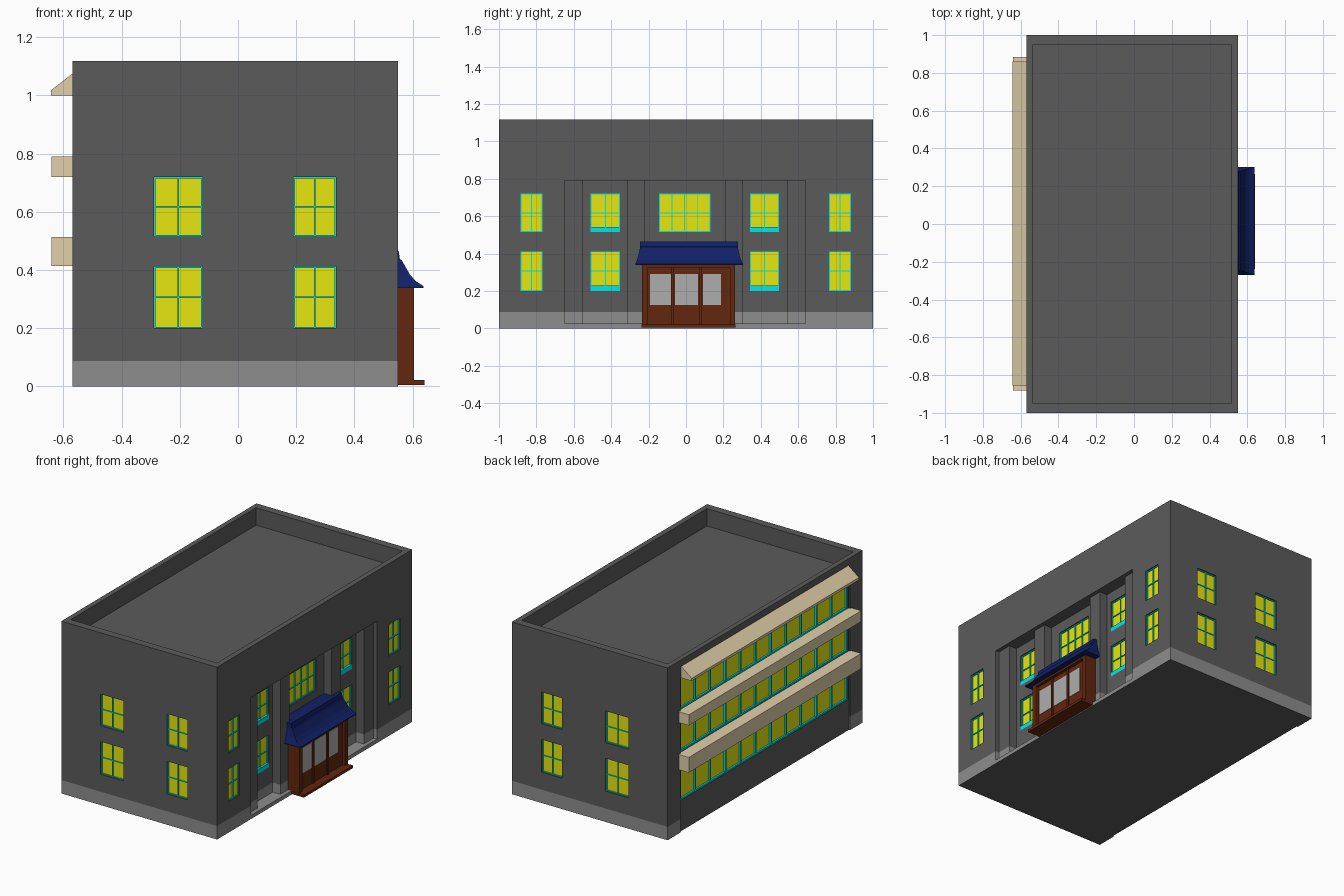
import bpy, bmesh
from mathutils import Vector

if "Cube" in bpy.data.objects:
    bpy.data.objects.remove(bpy.data.objects["Cube"])


def material(name, r, g, b):
    m = bpy.data.materials.new(name)
    m.diffuse_color = (r, g, b, 1)
    m.use_nodes = True
    m.node_tree.nodes["Principled BSDF"].inputs["Base Color"].default_value = m.diffuse_color
    return m


WALL = material("wall_grey", 0.105, 0.105, 0.105)
PLINTH = material("plinth_grey", 0.27, 0.27, 0.27)
GLASS = material("yellow_glass", 0.8, 0.8, 0.005)
FRAME = material("cyan_frame", 0.0, 0.8, 0.8)
BROWN = material("brown_wood", 0.122, 0.02, 0.0045)
NAVY = material("navy_roof", 0.0055, 0.015, 0.133)
BEIGE = material("beige_awning", 0.76, 0.63, 0.40)
PANE = material("door_pane", 0.42, 0.42, 0.42)


def add_box(bm, x0, x1, y0, y1, z0, z1):
    vs = bmesh.ops.create_cube(bm, size=1)["verts"]
    for v in vs:
        v.co = Vector((x1 if v.co.x > 0 else x0, y1 if v.co.y > 0 else y0, z1 if v.co.z > 0 else z0))


def finish(name, bm, mat):
    bmesh.ops.recalc_face_normals(bm, faces=bm.faces)
    me = bpy.data.meshes.new(name)
    bm.to_mesh(me)
    bm.free()
    ob = bpy.data.objects.new(name, me)
    bpy.context.collection.objects.link(ob)
    if mat:
        me.materials.append(mat)
    return ob


def boxes(name, items, mat):
    bm = bmesh.new()
    for b in items:
        add_box(bm, *b)
    return finish(name, bm, mat)


def loft(name, rings, mat):
    # closed skin through rings with equal point counts
    bm = bmesh.new()
    rows = [[bm.verts.new(p) for p in r] for r in rings]
    n = len(rows[0])
    for a, b in zip(rows, rows[1:]):
        for i in range(n):
            j = (i + 1) % n
            bm.faces.new((a[i], a[j], b[j], b[i]))
    bm.faces.new(rows[0])
    bm.faces.new(rows[-1])
    return finish(name, bm, mat)


cuts, glass, frames = [], [], []


def facing(axis, sign, plane, u0, u1, d0, d1, z0, z1):
    # box on a wall; d is depth behind the wall plane
    n0, n1 = sorted((plane - sign * d0, plane - sign * d1))
    return (n0, n1, u0, u1, z0, z1) if axis == "x" else (u0, u1, n0, n1, z0, z1)


def window(axis, sign, plane, u0, u1, z0, z1, cols=2, rows=2, sill=0, depth=0.018, w=0.005, proud=0.007):
    wall = (axis, sign, plane)
    cuts.append(facing(*wall, u0, u1, -0.01, depth, z0, z1))
    glass.append(facing(*wall, u0, u1, depth - 0.004, depth + 0.004, z0, z1))
    f0, f1 = depth - 0.004 - proud, depth + 0.002
    for i in range(cols + 1):
        c = u0 + w / 2 + (u1 - u0 - w) * i / cols
        frames.append(facing(*wall, c - w / 2, c + w / 2, f0, f1, z0, z1))
    for i in range(rows + 1):
        c = z0 + w / 2 + (z1 - z0 - w) * i / rows
        frames.append(facing(*wall, u0, u1, f0 + 0.001, f1, c - w / 2, c + w / 2))
    if sill:
        frames.append(facing(*wall, u0, u1, 0, f1, z0, z0 + sill))


# windows on all four walls
LOW, HIGH, TOP = (0.2, 0.412), (0.515, 0.72), (0.79, 1.0)
for z in (LOW, HIGH):
    for sign in (-1, 1):
        window("y", sign, sign, -0.288, -0.122, *z)
        window("y", sign, sign, 0.19, 0.336, *z)
    for u in ((-0.885, -0.768), (0.765, 0.882)):
        window("x", 1, 0.55, *u, *z)
    for u in ((-0.51, -0.352), (0.342, 0.498)):
        window("x", 1, 0.47, *u, *z, sill=0.028)
window("x", 1, 0.47, -0.145, 0.13, *HIGH, cols=4)
for z in (LOW, HIGH, TOP):
    window("x", -1, -0.56, -0.86, 0.86, *z, cols=11, rows=1, w=0.01, proud=0.012)

# building body: roof well, shallow bays, deep gaps between pilasters, window openings
body = boxes("building_body", [(-0.568, 0.55, -1, 1, 0, 1.118)], WALL)
stages = [
    [(-0.535, 0.515, -0.95, 0.95, 1.005, 1.2),
     (0.525, 0.6, -0.65, 0.64, 0.025, 0.79),
     (-0.6, -0.56, -0.87, 0.87, -0.1, 1.0)],
    [(0.47, 0.6, a, b, 0.025, 0.79) for a, b in ((-0.55, -0.315), (-0.22, 0.21), (0.305, 0.54))],
    cuts,
]
for i, stage in enumerate(stages):
    cutter = boxes(f"cutter_{i}", stage, None)
    mod = body.modifiers.new("cut", "BOOLEAN")
    mod.object, mod.operation, mod.solver = cutter, "DIFFERENCE", "EXACT"
dg = bpy.context.evaluated_depsgraph_get()
bm = bmesh.new()
bm.from_object(body, dg)
body.modifiers.clear()
for i in range(len(stages)):
    bpy.data.objects.remove(bpy.data.objects[f"cutter_{i}"])

# lighter plinth band around the foot of the walls, left bay stays dark
body.data.materials.append(PLINTH)
bmesh.ops.bisect_plane(bm, geom=bm.verts[:] + bm.edges[:] + bm.faces[:], plane_co=(0, 0, 0.087), plane_no=(0, 0, 1))
for f in bm.faces:
    c = f.calc_center_median()
    left_bay = -0.563 < c.x < -0.5 and abs(c.y) < 0.86
    f.material_index = int(0.001 < c.z < 0.087 and not left_bay)
bm.to_mesh(body.data)
bm.free()

boxes("window_glass", glass, GLASS)
boxes("window_frames", frames, FRAME)

# balcony bands and sloped awning on the left wall
boxes("left_bands", [(-0.64, -0.545, -0.882, 0.885, *z) for z in ((0.414, 0.513), (0.72, 0.79))], BEIGE)
awning = [(-0.545, 1.0), (-0.643, 1.0), (-0.643, 1.017), (-0.568, 1.075), (-0.545, 1.075)]
loft("left_awning", [[(x, y, z) for x, z in awning] for y in (-0.855, 0.86)], BEIGE)

# entrance porch
boxes("porch", [
    (0.46, 0.585, -0.23, 0.255, 0.005, 0.335),
    (0.46, 0.605, -0.235, -0.205, 0.005, 0.34),
    (0.46, 0.605, 0.235, 0.262, 0.005, 0.34),
    (0.46, 0.605, -0.235, 0.262, 0.325, 0.34),
    (0.46, 0.594, -0.078, -0.064, 0.02, 0.33),
    (0.46, 0.594, 0.07, 0.084, 0.02, 0.33),
    (0.46, 0.64, -0.238, 0.265, 0.005, 0.022)], BROWN)
boxes("door_panes", [(0.58, 0.588, a, b, 0.125, 0.29)
                     for a, b in ((-0.192, -0.08), (-0.06, 0.063), (0.09, 0.188))], PANE)

# flared porch roof: (front x, z, half width)
flare = [(0.638, 0.338, 0.287), (0.638, 0.344, 0.287), (0.61, 0.362, 0.28), (0.59, 0.385, 0.272),
         (0.57, 0.42, 0.264), (0.563, 0.434, 0.262), (0.556, 0.437, 0.261), (0.552, 0.465, 0.261)]
loft("porch_roof", [[(0.46, 0.016 - h, z), (x, 0.016 - h, z), (x, 0.016 + h, z), (0.46, 0.016 + h, z)]
                    for x, z, h in flare], NAVY)
